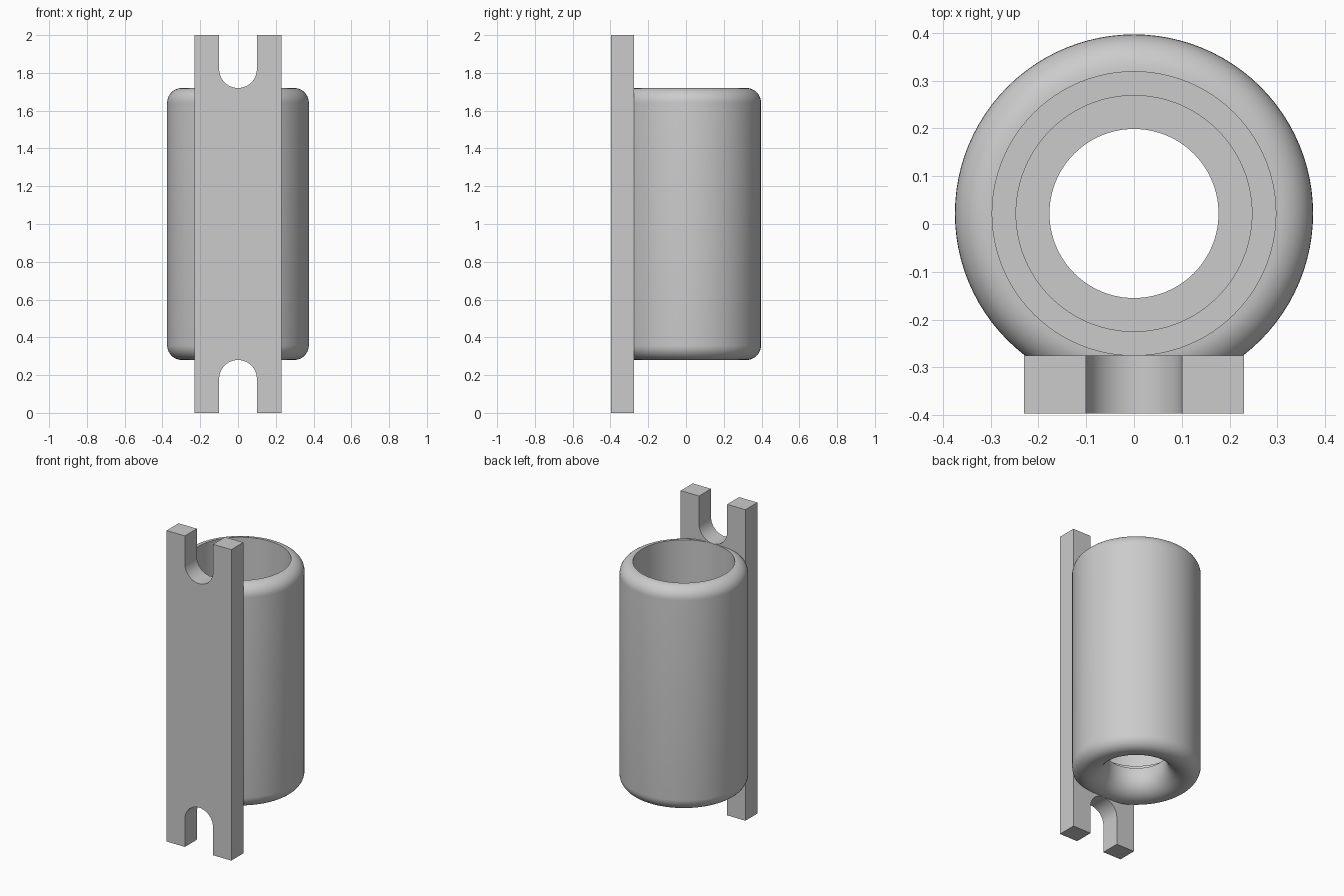
import bpy, bmesh
from math import pi, sin, cos, radians

cube = bpy.data.objects.get("Cube")
if cube:
    bpy.data.objects.remove(cube, do_unlink=True)

grey = bpy.data.materials.new("plain grey")
grey.use_nodes = True
grey.diffuse_color = (0.6, 0.6, 0.6, 1)
grey.node_tree.nodes["Principled BSDF"].inputs["Base Color"].default_value = (0.6, 0.6, 0.6, 1)

BOTTOM, TOP = 0.28, 1.72        # ends of the sleeve
AXIS_Y = 0.022                  # sleeve axis
OUTER, BORE, STEP, THROAT = 0.375, 0.297, 0.247, 0.177


def arc(cx, cz, r, start, end, n):
    """Points on an arc, angles in degrees."""
    angles = [radians(start + (end - start) * i / n) for i in range(n + 1)]
    return [(cx + r * cos(a), cz + r * sin(a)) for a in angles]


def finish(bm, name):
    """Turn a bmesh into a smooth-by-angle object."""
    bmesh.ops.remove_doubles(bm, verts=bm.verts, dist=1e-5)
    bmesh.ops.recalc_face_normals(bm, faces=bm.faces)
    mesh = bpy.data.meshes.new(name)
    bm.to_mesh(mesh)
    bm.free()
    mesh.materials.append(grey)
    obj = bpy.data.objects.new(name, mesh)
    bpy.context.collection.objects.link(obj)
    bpy.ops.object.select_all(action="DESELECT")
    obj.select_set(True)
    bpy.context.view_layer.objects.active = obj
    bpy.ops.object.shade_smooth_by_angle(angle=radians(30))
    return obj


# Sleeve: rounded outer ends, deep bore, stepped floor and flared throat
wall = OUTER - BORE
flare = BORE - THROAT
profile = arc(BORE, BOTTOM + wall, wall, -90, 0, 10)
profile += arc(BORE, TOP - wall, wall, 0, 90, 10)
profile += [(BORE, BOTTOM + 0.22), (STEP, BOTTOM + 0.22),
            (STEP, BOTTOM + 0.165), (THROAT, BOTTOM + 0.165)]
profile += arc(BORE, BOTTOM + flare, flare, 180, 270, 12)

bm = bmesh.new()
ring = [bm.verts.new((r, AXIS_Y, z)) for r, z in profile]
edges = [bm.edges.new(pair) for pair in zip(ring, ring[1:])]
bmesh.ops.spin(bm, geom=ring + edges, cent=(0, AXIS_Y, 0), axis=(0, 0, 1),
               angle=2 * pi, steps=96, use_merge=True)
finish(bm, "sleeve")

# Mounting plate: open round-ended slot at each end
HALF, SLOT, FRONT, BACK = 0.23, 0.10, -0.397, -0.275
outline = [(-HALF, 0), (-SLOT, 0)]
outline += arc(0, BOTTOM - SLOT, SLOT, 180, 0, 24)
outline += [(SLOT, 0), (HALF, 0)]
outline += [(x, 2 - z) for x, z in reversed(outline)]

bm = bmesh.new()
face = bm.faces.new([bm.verts.new((x, FRONT, z)) for x, z in outline])
extruded = bmesh.ops.extrude_face_region(bm, geom=[face])["geom"]
moved = [v for v in extruded if isinstance(v, bmesh.types.BMVert)]
bmesh.ops.translate(bm, verts=moved, vec=(0, BACK - FRONT, 0))
finish(bm, "mounting_plate")
